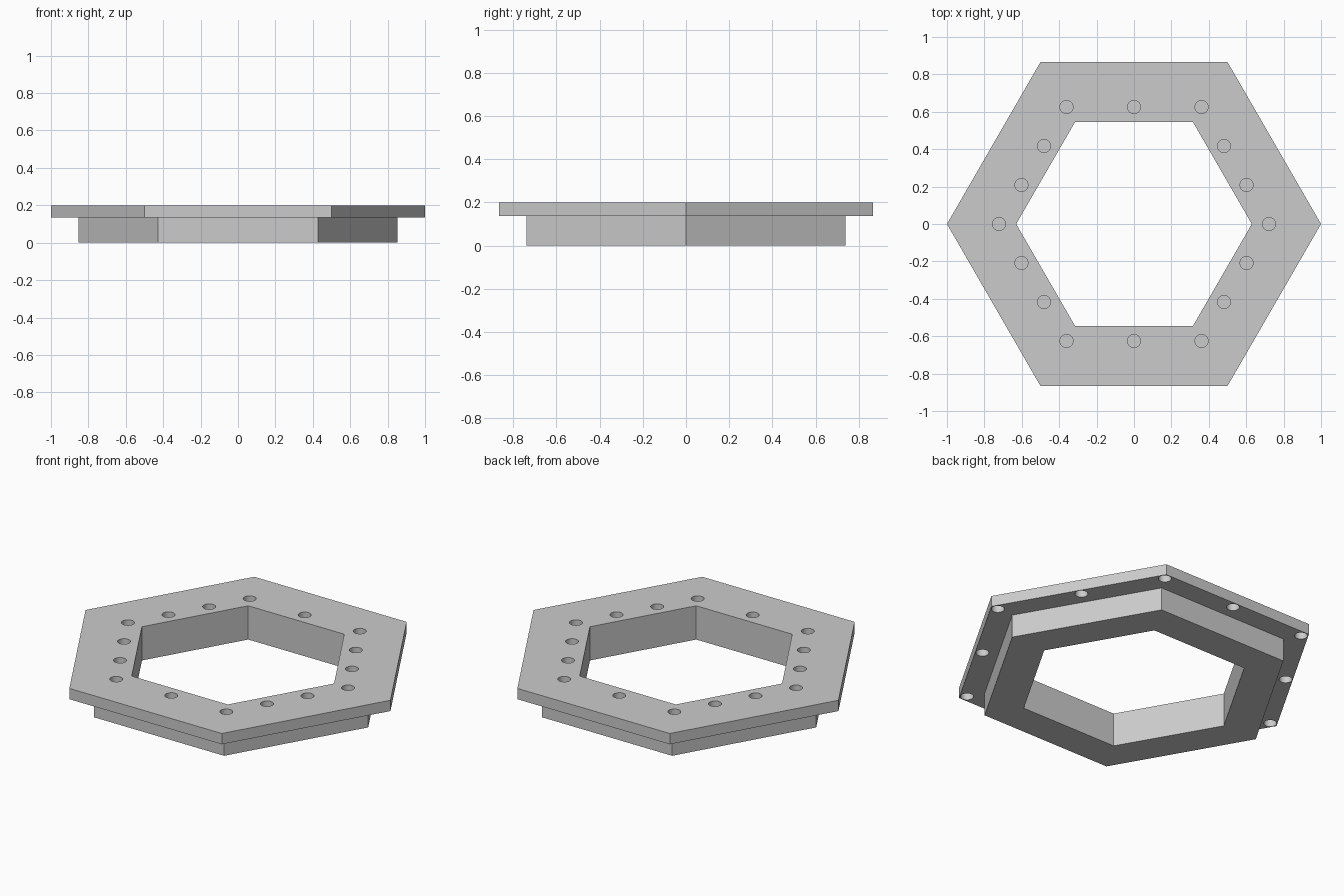
import bpy, bmesh, math
from mathutils import Vector

if "Cube" in bpy.data.objects:
    bpy.data.objects.remove(bpy.data.objects["Cube"])

HOLE_R = 0.035
FLANGE_Z, TOP_Z = 0.136, 0.2

grey = bpy.data.materials.new("plain grey")
grey.diffuse_color = (0.6, 0.6, 0.6, 1)
grey.use_nodes = True
grey.node_tree.nodes["Principled BSDF"].inputs["Base Color"].default_value = grey.diffuse_color


def hexagon(r):
    return [Vector((r * math.cos(math.radians(60 * i)), r * math.sin(math.radians(60 * i)), 0))
            for i in range(6)]


def make_object(name, bm):
    bmesh.ops.recalc_face_normals(bm, faces=bm.faces)
    mesh = bpy.data.meshes.new(name)
    bm.to_mesh(mesh)
    bm.free()
    mesh.materials.append(grey)
    obj = bpy.data.objects.new(name, mesh)
    bpy.context.collection.objects.link(obj)
    return obj


# Hexagonal ring: stepped section (radius, height) swept around six corners
section = [(0.63, 0), (0.854, 0), (0.854, FLANGE_Z), (1, FLANGE_Z), (1, TOP_Z), (0.63, TOP_Z)]
bm = bmesh.new()
loops = [[bm.verts.new(p + Vector((0, 0, z))) for p in hexagon(r)] for r, z in section]
for a, b in zip(loops, loops[1:] + loops[:1]):
    for i in range(6):
        j = (i + 1) % 6
        bm.faces.new((a[i], a[j], b[j], b[i]))
ring = make_object("hexagonal_flanged_ring", bm)


def hole_points(r, splits):
    """Corner points plus evenly spaced points along each side."""
    c = hexagon(r)
    return [c[i].lerp(c[(i + 1) % 6], k / splits[i]) for i in range(6) for k in range(splits[i])]


def drill(name, points, z0, z1):
    """Cut blind round holes between two heights."""
    bm = bmesh.new()
    for p in points:
        made = bmesh.ops.create_cone(bm, cap_ends=True, segments=32, radius1=HOLE_R,
                                     radius2=HOLE_R, depth=z1 - z0)
        bmesh.ops.translate(bm, verts=made["verts"], vec=p + Vector((0, 0, (z0 + z1) / 2)))
    cutter = make_object(name, bm)
    cutter.hide_render = True
    cutter.hide_set(True)
    mod = ring.modifiers.new(name, 'BOOLEAN')
    mod.operation, mod.solver, mod.object = 'DIFFERENCE', 'EXACT', cutter
    bpy.context.view_layer.objects.active = ring
    bpy.ops.object.modifier_apply(modifier=name)
    bpy.data.objects.remove(cutter)


# Top holes: two along each slanted side, one along the front and back sides
drill("top_hole_cutter", hole_points(0.722, [3, 2, 3, 3, 2, 3]), TOP_Z - 0.045, TOP_Z + 0.05)
# Holes in the underside of the flange: corners and side middles
drill("flange_hole_cutter", hole_points(0.955, [2] * 6), FLANGE_Z - 0.05, FLANGE_Z + 0.045)

# Smooth hole walls, crisp edges
ring.select_set(True)
bpy.context.view_layer.objects.active = ring
bpy.ops.object.shade_smooth_by_angle(angle=math.radians(30))
